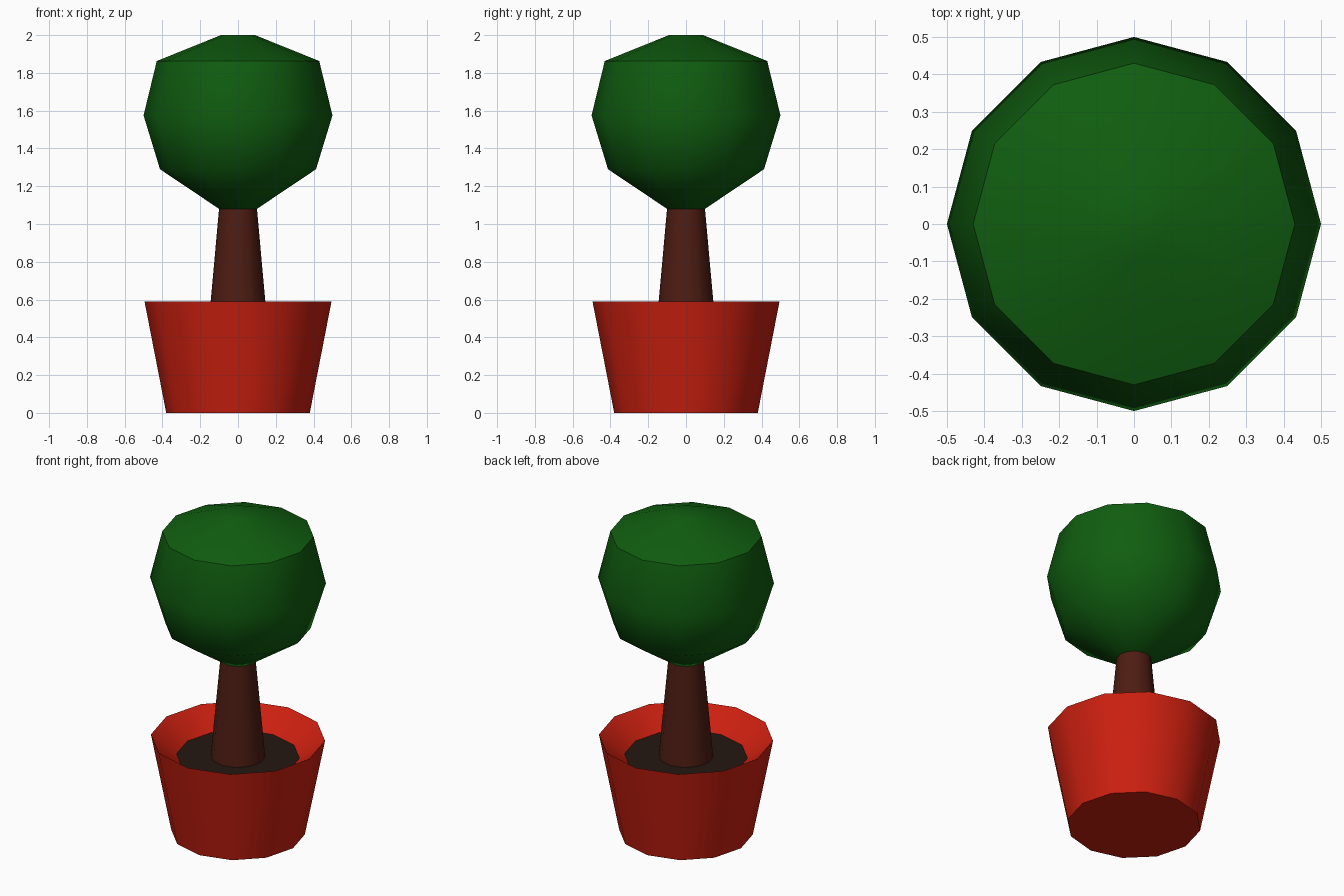
import bpy, bmesh, math

if "Cube" in bpy.data.objects:
    bpy.data.objects.remove(bpy.data.objects["Cube"])

SIDES = 12


def material(name, rgb):
    m = bpy.data.materials.new(name)
    m.diffuse_color = (*rgb, 1)
    m.use_nodes = True
    m.node_tree.nodes["Principled BSDF"].inputs["Base Color"].default_value = m.diffuse_color
    return m


def lathe(name, profile, mat, cap_start=False, cap_end=False, sides=SIDES):
    """Revolve (radius, z) points, listed bottom-outside first, around z."""
    bm = bmesh.new()
    rings = [[bm.verts.new((r * math.cos(2 * math.pi * i / sides),
                            r * math.sin(2 * math.pi * i / sides), z))
              for i in range(sides)] for r, z in profile]
    for a, b in zip(rings, rings[1:]):
        for i in range(sides):
            j = (i + 1) % sides
            bm.faces.new((a[i], a[j], b[j], b[i]))
    if cap_start:
        bm.faces.new(rings[0][::-1])
    if cap_end:
        bm.faces.new(rings[-1])
    mesh = bpy.data.meshes.new(name)
    bm.to_mesh(mesh)
    bm.free()
    mesh.materials.append(mat)
    obj = bpy.data.objects.new(name, mesh)
    bpy.context.collection.objects.link(obj)
    bpy.ops.object.select_all(action='DESELECT')
    obj.select_set(True)
    bpy.context.view_layer.objects.active = obj
    bpy.ops.object.shade_smooth_by_angle(angle=math.radians(50))
    return obj


red = material("terracotta", (0.6, 0.014, 0.005))
dark = material("earth", (0.018, 0.009, 0.006))
brown = material("bark", (0.075, 0.012, 0.006))
green = material("leaves", (0.005, 0.11, 0.005))

# Pot: outer wall, thin rim, inner slope down to the soil
lathe("pot", [(0.38, 0), (0.495, 0.59), (0.35, 0.475)], red, cap_start=True)

# Soil disc filling the pot
lathe("soil", [(0.35, 0.475)], dark, cap_end=True)

# Tapered trunk
lathe("trunk", [(0.155, 0.475), (0.10, 1.085)], brown)

# Rounded crown
lathe("crown", [(0.10, 1.08), (0.413, 1.29), (0.5, 1.575), (0.43, 1.863), (0.09, 2.0)],
      green, cap_start=True, cap_end=True)
